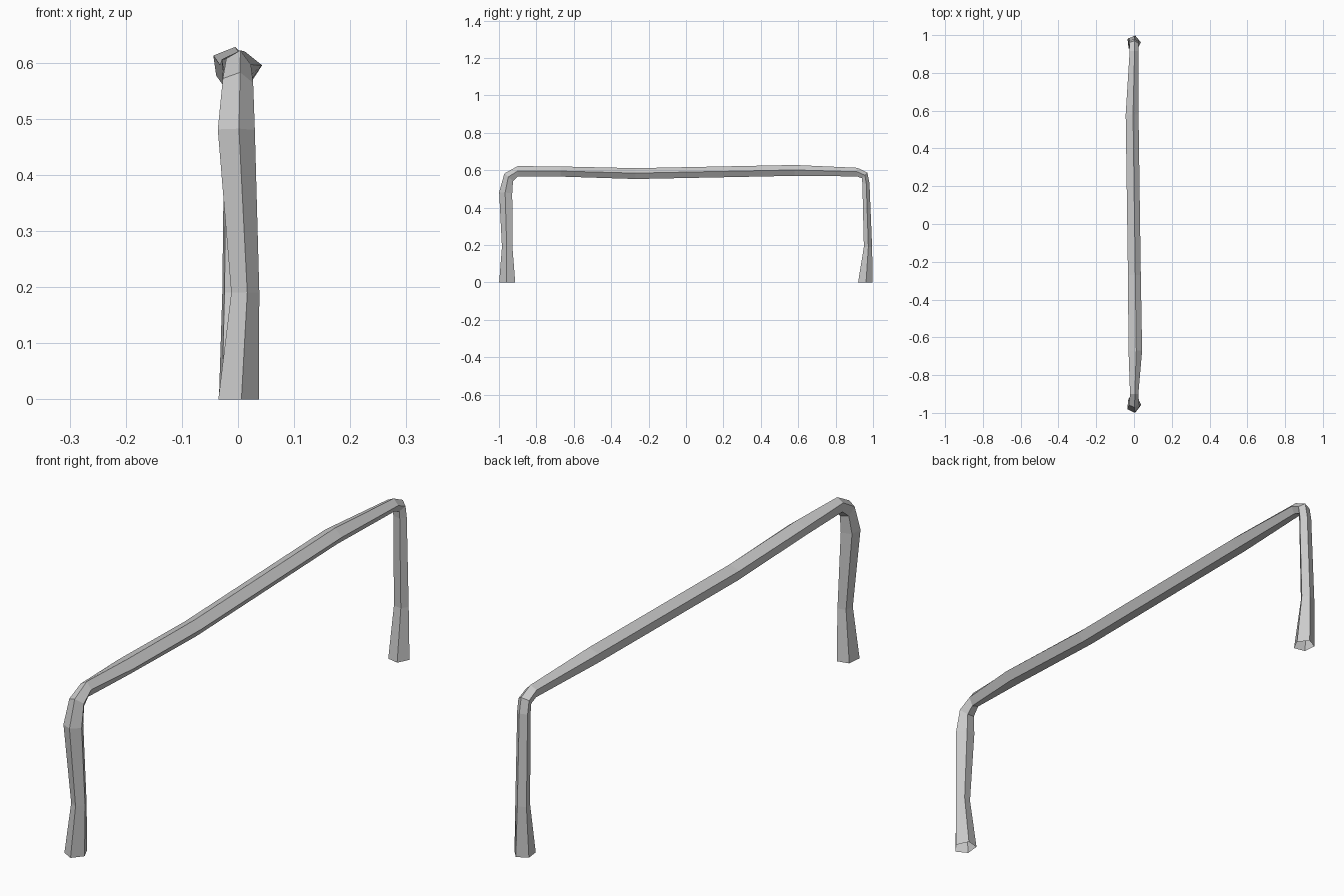
import bpy, bmesh
from math import sin, cos, radians

# Stations along the rail: centre x, y, z, half width, half thickness, outward tilt
# (tilt 0 = outward is -y, 90 = outward is +z, 180 = outward is +y)
STATIONS = [
    (0.001, -0.956, 0.0, 0.036, 0.043, 0),
    (0.013, -0.956, 0.19, 0.025, 0.028, 0),
    (-0.003, -0.964, 0.48, 0.033, 0.035, 4),
    (0.000, -0.948, 0.562, 0.027, 0.031, 42),
    (0.001, -0.900, 0.594, 0.022, 0.028, 90),
    (0.007, -0.670, 0.593, 0.036, 0.027, 90),
    (0.002, -0.270, 0.582, 0.034, 0.029, 90),
    (-0.010, 0.580, 0.599, 0.034, 0.029, 90),
    (0.000, 0.915, 0.590, 0.023, 0.023, 92),
    (0.000, 0.955, 0.572, 0.024, 0.021, 135),
    (0.000, 0.962, 0.530, 0.024, 0.019, 178),
    (-0.002, 0.973, 0.19, 0.026, 0.022, 180),
    (0.001, 0.959, 0.0, 0.035, 0.039, 180),
]

# Five-sided profile, fitted to a unit box
pts = [(cos(radians(a)), sin(radians(a))) for a in (7, 79, 151, 223, 295)]


def fit(vals):
    lo, hi = min(vals), max(vals)
    return [(2 * v - lo - hi) / (hi - lo) for v in vals]


profile = list(zip(fit([p[0] for p in pts]), fit([p[1] for p in pts])))

# Bent tube with open feet
bm = bmesh.new()
rings = []
for x, y, z, hw, ht, tilt in STATIONS:
    t = radians(tilt)
    rings.append([bm.verts.new((x + u * hw, y - v * ht * cos(t), z + v * ht * sin(t)))
                  for u, v in profile])
n = len(profile)
for a, b in zip(rings, rings[1:]):
    for i in range(n):
        j = (i + 1) % n
        bm.faces.new((a[i], a[j], b[j], b[i]))
bmesh.ops.recalc_face_normals(bm, faces=bm.faces)

mesh = bpy.data.meshes.new("bent_rail")
bm.to_mesh(mesh)
bm.free()
rail = bpy.data.objects.new("bent_rail", mesh)
bpy.context.collection.objects.link(rail)
